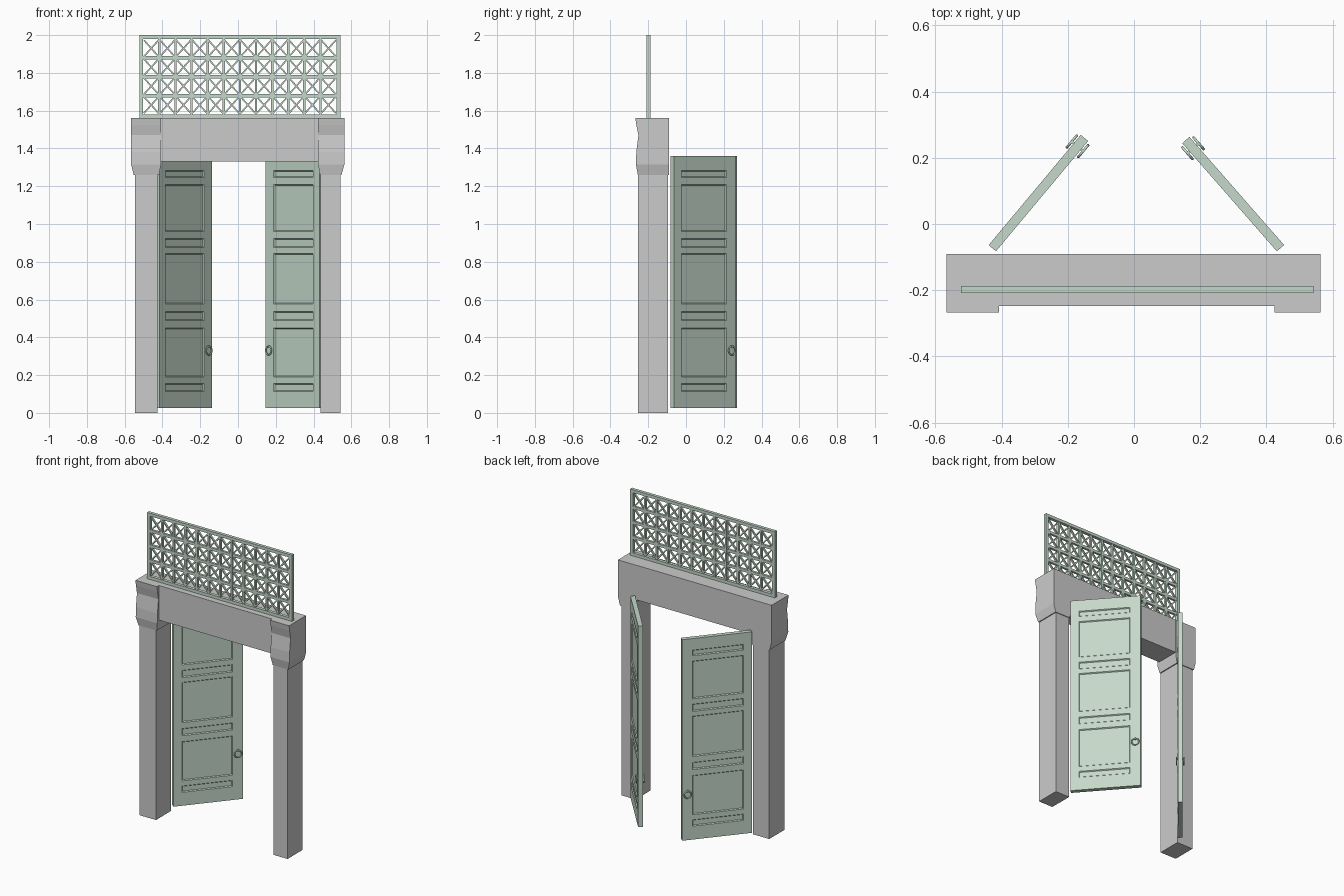
import bpy, bmesh, math
from mathutils import Matrix, Vector

if "Cube" in bpy.data.objects:
    bpy.data.objects.remove(bpy.data.objects["Cube"])

green = bpy.data.materials.new("pale_green_paint")
green.diffuse_color = (0.56, 0.69, 0.59, 1)
green.use_nodes = True
green.node_tree.nodes["Principled BSDF"].inputs["Base Color"].default_value = green.diffuse_color


def finish(bm, name, mat=None):
    bmesh.ops.recalc_face_normals(bm, faces=bm.faces[:])
    me = bpy.data.meshes.new(name)
    bm.to_mesh(me)
    bm.free()
    ob = bpy.data.objects.new(name, me)
    bpy.context.collection.objects.link(ob)
    if mat:
        me.materials.append(mat)
    return ob


def add_box(bm, lo, hi):
    lo, hi = Vector(lo), Vector(hi)
    size = hi - lo
    m = Matrix.Translation((lo + hi) / 2) @ Matrix.Diagonal((*size, 1))
    bmesh.ops.create_cube(bm, size=1, matrix=m)


def box(name, lo, hi, mat=None):
    bm = bmesh.new()
    add_box(bm, lo, hi)
    return finish(bm, name, mat)


# Wavy capital: rows of (front y, z), lowest row narrowed to the post
def capital(name, x0, x1, px0, px1):
    rows = [(-0.255, 1.26, px0, px1), (-0.265, 1.315, x0, x1),
            (-0.263, 1.38, x0, x1), (-0.252, 1.47, x0, x1),
            (-0.263, 1.525, x0, x1), (-0.268, 1.56, x0, x1)]
    bm = bmesh.new()
    rings = [[bm.verts.new(p) for p in ((a, y, z), (b, y, z), (b, -0.09, z), (a, -0.09, z))]
             for y, z, a, b in rows]
    for r, s in zip(rings, rings[1:]):
        for i in range(4):
            j = (i + 1) % 4
            bm.faces.new((r[i], r[j], s[j], s[i]))
    bm.faces.new(rings[0])
    bm.faces.new(rings[-1])
    return finish(bm, name)


# Stone surround
box("left_post", (-0.545, -0.254, 0), (-0.425, -0.095, 1.27))
box("right_post", (0.437, -0.254, 0), (0.542, -0.095, 1.27))
capital("left_capital", -0.566, -0.408, -0.552, -0.418)
capital("right_capital", 0.424, 0.563, 0.434, 0.548)
box("lintel", (-0.42, -0.247, 1.33), (0.44, -0.091, 1.56))

# Lattice screen: frame, grid bars and crosses
X0, X1, Z0, Z1, YC = -0.522, 0.542, 1.56, 2.0, -0.1975
F, COLS, ROWS = 0.02, 12, 4
bm = bmesh.new()
for z in (Z0, Z1 - F):
    add_box(bm, (X0, YC - 0.0105, z), (X1, YC + 0.0105, z + F))
for x in (X0, X1 - F):
    add_box(bm, (x, YC - 0.0105, Z0 + F), (x + F, YC + 0.0105, Z1 - F))
finish(bm, "screen_frame", green)

bm = bmesh.new()
xa, za = X0 + F, Z0 + F
w, h = (X1 - X0 - 2 * F) / COLS, (Z1 - Z0 - 2 * F) / ROWS
for i in range(1, COLS):
    add_box(bm, (xa + i * w - 0.006, YC - 0.008, za), (xa + i * w + 0.006, YC + 0.008, Z1 - F))
for j in range(1, ROWS):
    add_box(bm, (xa, YC - 0.0075, za + j * h - 0.009), (X1 - F, YC + 0.0075, za + j * h + 0.009))
ang, length = math.atan2(h - 0.018, w - 0.012), math.hypot(h - 0.014, w - 0.008)
for i in range(COLS):
    for j in range(ROWS):
        for s in (-1, 1):
            m = (Matrix.Translation((xa + (i + .5) * w, YC, za + (j + .5) * h))
                 @ Matrix.Rotation(s * ang, 4, 'Y')
                 @ Matrix.Diagonal((length, 0.0125 + s * 0.0005, 0.008, 1)))
            bmesh.ops.create_cube(bm, size=1, matrix=m)
finish(bm, "screen_lattice", green)

# Door leaves: panelled slab, local x runs from hinge to free edge
T = 0.0145
US = [0, 0.052, 0.369, 0.434]
ZS = [0.025, 0.114, 0.156, 0.19, 0.45, 0.49, 0.537, 0.577, 0.844,
      0.876, 0.924, 0.96, 1.21, 1.246, 1.283, 1.36]


def leaf(name, mat4):
    bm = bmesh.new()
    panels = []
    for y in (-T, T):
        g = [[bm.verts.new((u, y, z)) for z in ZS] for u in US]
        for i in range(3):
            for j in range(len(ZS) - 1):
                q = [g[i][j], g[i + 1][j], g[i + 1][j + 1], g[i][j + 1]]
                f = bm.faces.new(q if y < 0 else q[::-1])
                if i == 1 and j % 2:
                    panels.append(f)
    bmesh.ops.bridge_loops(bm, edges=[e for e in bm.edges if e.is_boundary])
    bmesh.ops.recalc_face_normals(bm, faces=bm.faces[:])
    bmesh.ops.inset_individual(bm, faces=panels, thickness=0.007, depth=-0.006)
    bm.transform(mat4)
    finish(bm, name, green)


# Ring pulls on both faces of a leaf
def ring_handles(name, mat4):
    bm = bmesh.new()
    n, k, R, r = 20, 6, 0.0225, 0.0045
    for s in (-1, 1):
        vs = []
        for i in range(n):
            a = 2 * math.pi * i / n
            row = []
            for j in range(k):
                b = 2 * math.pi * j / k
                d = R + r * math.cos(b)
                row.append(bm.verts.new((0.401 + d * math.cos(a), s * 0.0225 + r * math.sin(b),
                                         0.33 + d * math.sin(a))))
            vs.append(row)
        for i in range(n):
            for j in range(k):
                i2, j2 = (i + 1) % n, (j + 1) % k
                bm.faces.new((vs[i][j], vs[i2][j], vs[i2][j2], vs[i][j2])).smooth = True
        y0, y1 = sorted((s * 0.013, s * 0.026))
        add_box(bm, (0.397, y0, 0.347), (0.405, y1, 0.358))
    bm.transform(mat4)
    finish(bm, name, green)


for side, hx, deg in (("left", -0.428, 50.1), ("right", 0.4425, 180 - 48.8)):
    m = Matrix.Translation((hx, -0.073, 0)) @ Matrix.Rotation(math.radians(deg), 4, 'Z')
    leaf(side + "_door", m)
    ring_handles(side + "_door_rings", m)
